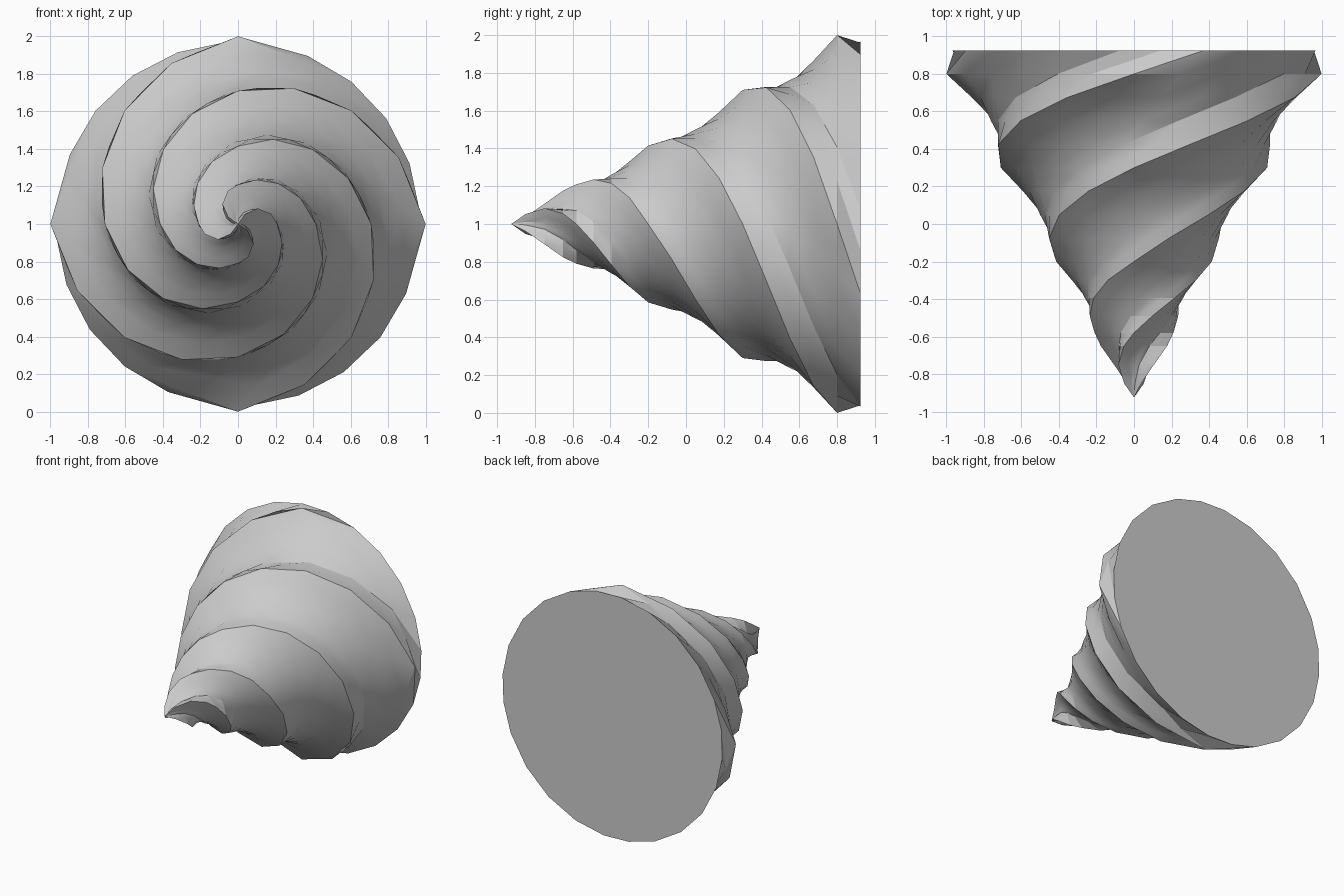
import bpy, bmesh, math

if "Cube" in bpy.data.objects:
    bpy.data.objects.remove(bpy.data.objects["Cube"])

# Stations along the axis: y, crest angle (deg), crest radius, core radius
STATIONS = [
    (-0.85, 324, 0.065, 0.03), (-0.75, 308, 0.135, 0.065), (-0.65, 287, 0.185, 0.115),
    (-0.58, 270, 0.21, 0.155), (-0.49, 247.5, 0.255, 0.205), (-0.395, 225, 0.305, 0.262),
    (-0.2, 180, 0.415, 0.37), (0.3, 90, 0.71, 0.632), (0.8, 0, 1.0, 0.895),
    (0.925, -22.5, 0.97, 0.97),
]
# One quarter of the section: angle from the crest, height (1 = crest, 0 = core)
SECTION = [(0, 1.0), (14, 0.42), (27, 0.0), (42, 0.0), (58, 0.0), (74, 0.42)]


def refine(stations):
    """Insert rings so that no step twists more than 22.5 degrees."""
    out = [stations[0]]
    for a, b in zip(stations, stations[1:]):
        n = max(1, math.ceil(abs(a[1] - b[1]) / 22.51))
        for i in range(1, n + 1):
            out.append(tuple(p + (q - p) * i / n for p, q in zip(a, b)))
    return out


# Cone with four twisting ridges
bm = bmesh.new()
tip = bm.verts.new((0, -0.925, 1))
rings = []
for y, phi, crest, core in refine(STATIONS):
    ring = []
    for quarter in range(4):
        for ang, h in SECTION:
            t = math.radians(phi + quarter * 90 + ang)
            r = core + (crest - core) * h
            ring.append(bm.verts.new((-r * math.sin(t), y, 1 + r * math.cos(t))))
    rings.append(ring)

count = len(rings[0])
for i in range(count):
    j = (i + 1) % count
    bm.faces.new((tip, rings[0][i], rings[0][j]))
    for a, b in zip(rings, rings[1:]):
        bm.faces.new((a[i], a[j], b[j], b[i]))

# Flat back disc
bm.faces.new(rings[-1])
bmesh.ops.recalc_face_normals(bm, faces=bm.faces)

mesh = bpy.data.meshes.new("spiral_drill_cone")
bm.to_mesh(mesh)
bm.free()
obj = bpy.data.objects.new("spiral_drill_cone", mesh)
bpy.context.collection.objects.link(obj)
bpy.context.view_layer.objects.active = obj
obj.select_set(True)
bpy.ops.object.shade_smooth_by_angle(angle=math.radians(25))
